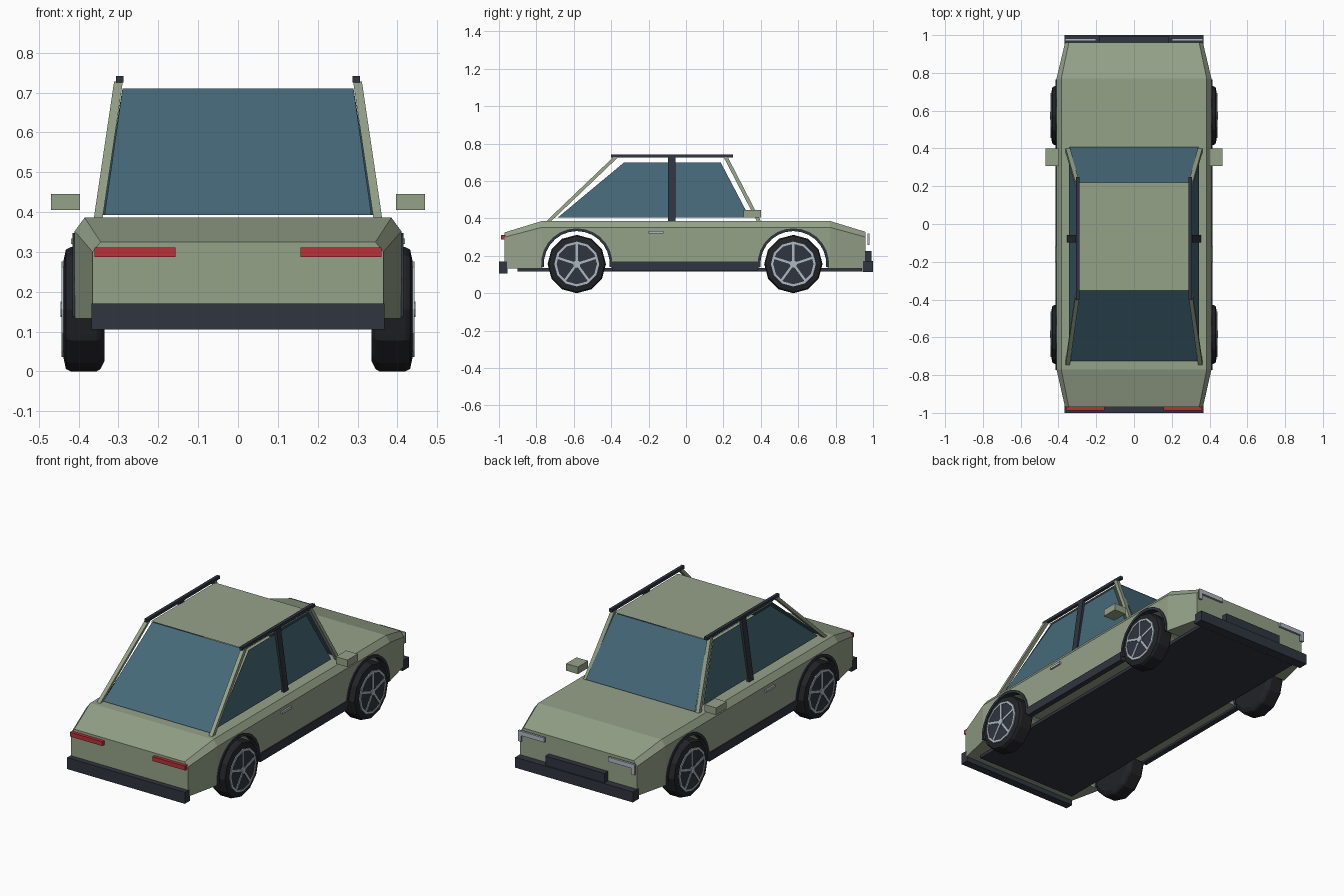
import bpy, bmesh, math
from mathutils import Vector

if "Cube" in bpy.data.objects:
    bpy.data.objects.remove(bpy.data.objects["Cube"])


def material(name, rgb):
    m = bpy.data.materials.new(name)
    m.diffuse_color = (*rgb, 1)
    m.use_nodes = True
    m.node_tree.nodes["Principled BSDF"].inputs["Base Color"].default_value = m.diffuse_color
    return m


PAINT = material("paint", (0.30, 0.36, 0.25))
GLASS = material("glass", (0.06, 0.14, 0.19))
TRIM = material("trim", (0.028, 0.036, 0.05))
TYRE = material("tyre", (0.016, 0.017, 0.02))
METAL = material("metal", (0.42, 0.48, 0.54))
RED = material("red", (0.5, 0.03, 0.04))


def mesh(name, verts, faces, mat):
    me = bpy.data.meshes.new(name)
    me.from_pydata([tuple(v) for v in verts], [], faces)
    bm = bmesh.new()
    bm.from_mesh(me)
    bmesh.ops.recalc_face_normals(bm, faces=bm.faces)
    bm.to_mesh(me)
    bm.free()
    me.materials.append(mat)
    ob = bpy.data.objects.new(name, me)
    bpy.context.collection.objects.link(ob)
    return ob


def loft(name, rings, mat, closed=False):
    """Skin equal-sized rings; cap the ends, or join last to first."""
    n, k = len(rings[0]), len(rings)
    faces = [(i * n + j, i * n + (j + 1) % n, (i + 1) % k * n + (j + 1) % n, (i + 1) % k * n + j)
             for i in range(k if closed else k - 1) for j in range(n)]
    if not closed:
        faces += [tuple(range(n)), tuple(range((k - 1) * n, k * n))]
    return mesh(name, [v for r in rings for v in r], faces, mat)


def box(name, x, y, z, mat):
    ring = lambda h: [(x[0], y[0], h), (x[1], y[0], h), (x[1], y[1], h), (x[0], y[1], h)]
    return loft(name, [ring(z[0]), ring(z[1])], mat)


def bar(name, a, b, wx, wy, mat):
    """Post from a to b with a horizontal rectangular section."""
    ring = lambda p: [(p[0] + i * wx / 2, p[1] + j * wy / 2, p[2])
                      for i, j in ((-1, -1), (1, -1), (1, 1), (-1, 1))]
    return loft(name, [ring(a), ring(b)], mat)


def circle(x, y, z, r, n, start=0.0):
    return [(x, y + r * math.sin(start + math.tau * i / n), z + r * math.cos(start + math.tau * i / n))
            for i in range(n)]


AXLES = {"rear": -0.584, "front": 0.574}
HUB_Z, R = 0.156, 0.156

# Lower body: lofted sections with shoulder chamfer and tapered ends
sections = [(-0.97, 0.365, 0.30, 0.345, 0.325), (-0.77, 0.41, 0.352, 0.385, 0.386),
            (0.77, 0.41, 0.352, 0.385, 0.386), (0.96, 0.365, 0.30, 0.345, 0.328)]
body = loft("body", [[(-w, y, 0.133), (w, y, 0.133), (w, y, zc), (wt, y, zt), (-wt, y, zt), (-w, y, zc)]
                     for y, w, zc, wt, zt in sections], PAINT)

# Wheel arch openings
for end, y in AXLES.items():
    cutter = loft("arch_cutter", [circle(-0.6, y, HUB_Z, 0.19, 24), circle(0.6, y, HUB_Z, 0.19, 24)], PAINT)
    cutter.hide_render = True
    mod = body.modifiers.new("arch", "BOOLEAN")
    mod.operation, mod.solver, mod.object = "DIFFERENCE", "EXACT", cutter
    bpy.context.view_layer.objects.active = body
    bpy.ops.object.modifier_apply(modifier=mod.name)
    bpy.data.objects.remove(cutter)

# Floor, bumpers, grille
box("floor", (-0.32, 0.32), (-0.9, 0.94), (0.116, 0.135), TRIM)
box("rear_bumper", (-0.368, 0.368), (-1.0, -0.955), (0.105, 0.17), TRIM)
box("front_bumper", (-0.368, 0.368), (0.945, 1.0), (0.113, 0.172), TRIM)
box("grille", (-0.185, 0.185), (0.955, 0.992), (0.172, 0.225), TRIM)

# Roof panel, windscreen and rear window
mesh("roof", [(-0.297, -0.352, 0.712), (0.297, -0.352, 0.712), (0.297, 0.22, 0.712), (-0.297, 0.22, 0.712)],
     [(0, 1, 2, 3)], PAINT)
for name, yt, yb, xb in (("windscreen", 0.22, 0.408, 0.342), ("rear_window", -0.352, -0.725, 0.335)):
    mesh(name, [(-xb, yb, 0.392), (xb, yb, 0.392), (0.29, yt, 0.71), (-0.29, yt, 0.71)], [(0, 1, 2, 3)], GLASS)

for s, side in ((1, "right"), (-1, "left")):
    X = lambda a, b: tuple(sorted((s * a, s * b)))
    # Side glass, pillars, roof rail
    mesh(side + "_side_window", [(s * 0.345, -0.685, 0.405), (s * 0.345, 0.34, 0.405),
                                 (s * 0.298, 0.185, 0.70), (s * 0.298, -0.33, 0.70)], [(0, 1, 2, 3)], GLASS)
    bar(side + "_front_pillar", (s * 0.351, 0.39, 0.384), (s * 0.300, 0.212, 0.728), 0.022, 0.022, PAINT)
    bar(side + "_rear_pillar", (s * 0.351, -0.735, 0.384), (s * 0.300, -0.375, 0.728), 0.022, 0.026, PAINT)
    bar(side + "_middle_pillar", (s * 0.348, -0.077, 0.386), (s * 0.300, -0.077, 0.728), 0.016, 0.04, TRIM)
    box(side + "_roof_rail", X(0.288, 0.306), (-0.4, 0.25), (0.725, 0.742), TRIM)
    # Sill, mirror, door handle
    box(side + "_sill", X(0.385, 0.416), (-0.395, 0.385), (0.122, 0.17), TRIM)
    box(side + "_mirror", X(0.396, 0.469), (0.308, 0.4), (0.405, 0.445), PAINT)
    box(side + "_door_handle", X(0.405, 0.419), (-0.2, -0.12), (0.32, 0.333), METAL)
    # Lights: red strip behind, L-shaped lamp ahead
    box(side + "_tail_light", X(0.157, 0.36), (-0.988, -0.966), (0.287, 0.311), RED)
    lamp = [(0.2, 0.318), (0.364, 0.318), (0.364, 0.258), (0.345, 0.258), (0.345, 0.293), (0.2, 0.293)]
    loft(side + "_headlight", [[(s * x, y, z) for x, z in lamp] for y in (0.97, 0.982)], METAL)

    for end, y in AXLES.items():
        name = f"{side}_{end}_"
        # Arch lip
        rings = []
        for i in range(15):
            a = math.pi * (i / 14 * 1.06 - 0.03)
            rings.append([(s * x, y + r * math.cos(a), HUB_Z + r * math.sin(a))
                          for x, r in ((0.375, 0.176), (0.415, 0.176), (0.415, 0.191), (0.375, 0.191))])
        loft(name + "arch_lip", rings, TRIM)
        # Tyre with chamfered shoulders, dark wheel disc, hub
        prof = [(0.335, 0.13), (0.345, 0.15), (0.355, R), (0.42, R), (0.432, 0.15), (0.438, 0.122)]
        loft(name + "tyre", [circle(s * x, y, HUB_Z, r, 12) for x, r in prof], TYRE)
        loft(name + "disc", [circle(s * x, y, HUB_Z, 0.118, 12) for x in (0.42, 0.44)], TRIM)
        loft(name + "hub", [circle(s * x, y, HUB_Z, 0.02, 8) for x in (0.43, 0.446)], METAL)
        # Rim ring and five spokes
        ring = [circle(s * x, y, HUB_Z, r, 12) for x, r in
                ((0.432, 0.12), (0.443, 0.12), (0.443, 0.108), (0.432, 0.108))]
        loft(name + "rim", ring, METAL, closed=True)
        for k in range(5):
            a = math.tau * k / 5
            d, t = Vector((0, math.sin(a), math.cos(a))), Vector((0, math.cos(a), -math.sin(a))) * 0.006
            c = Vector((0, y, HUB_Z))
            loft(name + "spoke", [[c + d * r + t * q + Vector((s * x, 0, 0))
                                   for r, q in ((0.012, -1), (0.112, -1), (0.112, 1), (0.012, 1))]
                                  for x in (0.434, 0.443)], METAL)
